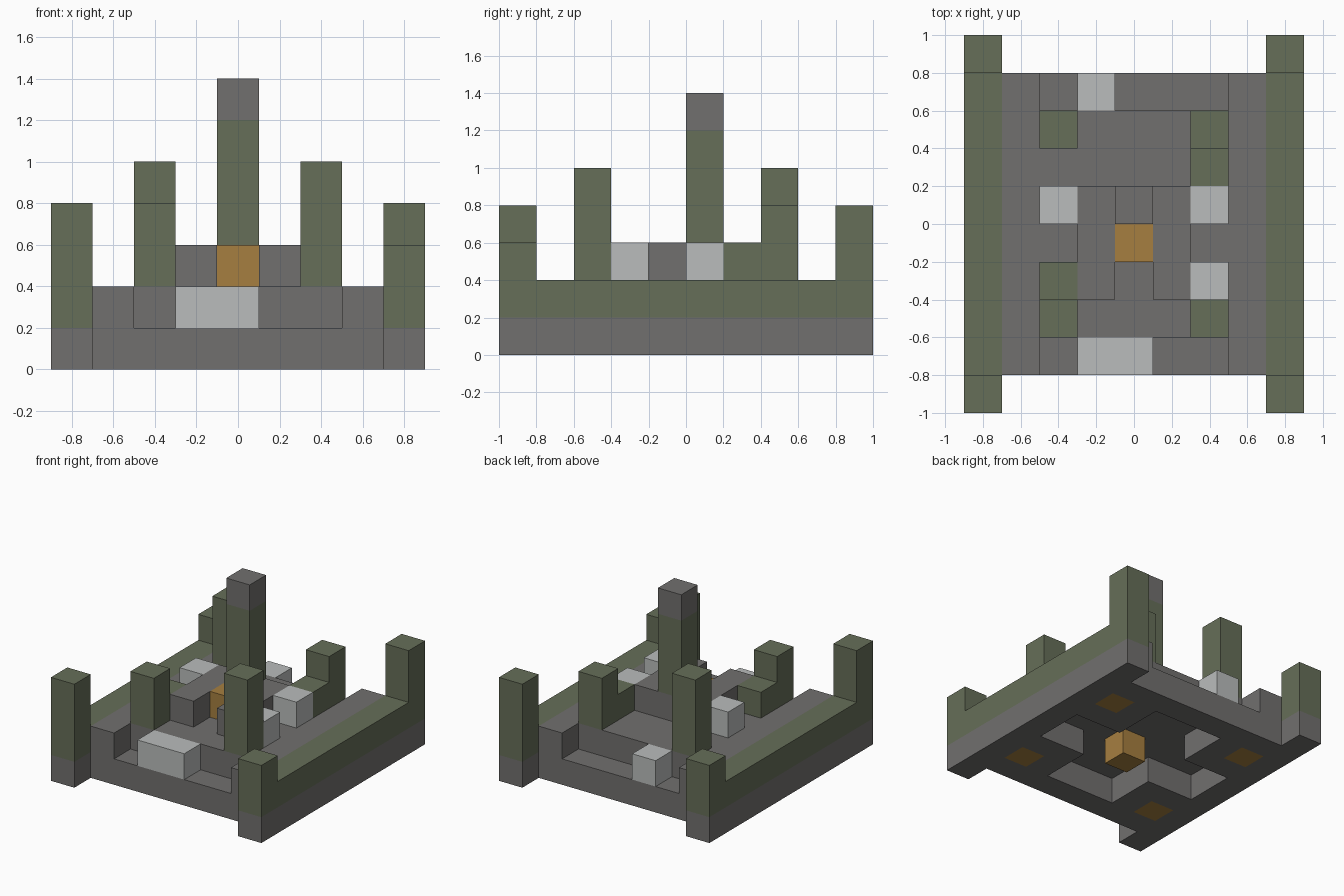
import bpy, bmesh
from mathutils import Vector

CELL = 0.2
ORIGIN = Vector((-0.9, -1.0, 0.0))

if "Cube" in bpy.data.objects:
    bpy.data.objects.remove(bpy.data.objects["Cube"], do_unlink=True)


def material(name, rgb):
    mat = bpy.data.materials.new(name)
    mat.use_nodes = True
    mat.diffuse_color = (*rgb, 1)
    mat.node_tree.nodes["Principled BSDF"].inputs["Base Color"].default_value = (*rgb, 1)
    return mat


STONE = material("dark stone", (0.165, 0.16, 0.157))
MOSS = material("mossy green", (0.133, 0.156, 0.098))
PALE = material("pale stone", (0.49, 0.507, 0.503))
AMBER = material("amber", (0.38, 0.212, 0.051))


def cells(boxes):
    """Grid cells covered by boxes given as two opposite corners."""
    return {(x, y, z) for a, b in boxes
            for x in range(a[0], b[0])
            for y in range(a[1], b[1])
            for z in range(a[2], b[2])}


def solid(name, mat, add, cut=()):
    """One block-built part: boxes joined, others removed, outer skin only."""
    filled = cells(add) - cells(cut)
    bm = bmesh.new()
    for c in sorted(filled):
        for axis in range(3):
            for side in (-1, 1):
                n = Vector((0, 0, 0))
                n[axis] = side
                if tuple(int(v) for v in Vector(c) + n) in filled:
                    continue
                u = Vector((0, 0, 0))
                u[(axis + 1) % 3] = 0.5
                v = n.cross(u)
                mid = Vector(c) + Vector((0.5, 0.5, 0.5)) + n / 2
                ring = (mid - u - v, mid + u - v, mid + u + v, mid - u + v)
                bm.faces.new([bm.verts.new(ORIGIN + p * CELL) for p in ring])
    bmesh.ops.remove_doubles(bm, verts=bm.verts, dist=0.001)
    bmesh.ops.dissolve_limit(bm, angle_limit=0.01, verts=bm.verts, edges=bm.edges)
    mesh = bpy.data.meshes.new(name)
    bm.to_mesh(mesh)
    bm.free()
    mesh.materials.append(mat)
    obj = bpy.data.objects.new(name, mesh)
    bpy.context.collection.objects.link(obj)


def column(x, y, low, high):
    return (x, y, low), (x + 1, y + 1, high)


# Foundation with a cross-shaped hollow and four amber studs set into it
studs = [column(x, y, 0, 1) for x in (1, 7) for y in (2, 7)]
hollow = [((3, 2, 0), (6, 8, 1)), ((1, 4, 0), (8, 6, 1))]
solid("foundation", STONE, [((1, 1, 0), (8, 9, 1))], hollow + studs)
solid("foundation_studs", AMBER, studs)

# Deck with a step cut into the front and back
core = column(4, 4, 0, 3)
steps = [((2, y, 1), (7, y + 1, 2)) for y in (1, 8)]
solid("deck", STONE, [((1, 1, 1), (8, 9, 2))], steps + [core])
solid("front_step_block", PALE, [((3, 1, 1), (5, 2, 2))])
solid("back_step_block", PALE, [column(3, 8, 1, 2)])

# Side walls with end towers of unequal height
for name, x, front, back in (("right", 0, 4, 3), ("left", 8, 3, 4)):
    solid(name + "_wall_footing", STONE, [((x, 0, 0), (x + 1, 10, 1))])
    solid(name + "_wall", MOSS, [((x, 0, 1), (x + 1, 10, 2)),
                                 column(x, 0, 2, front), column(x, 9, 2, back)])

# Central dais, amber core and tall spire
solid("dais", STONE, [((3, 3, 2), (6, 6, 3))], [((4, 3, 2), (5, 5, 3))])
solid("amber_core", AMBER, [core])
solid("spire", MOSS, [column(4, 5, 3, 6)])
solid("spire_cap", STONE, [column(4, 5, 6, 7)])

# Ruined pillars around the dais, with low stubs beside them
solid("front_right_pillar", MOSS, [column(2, 2, 2, 4), column(2, 3, 2, 3)])
solid("back_right_pillar", MOSS, [column(2, 7, 2, 5)])
solid("front_left_pillar", MOSS, [column(6, 2, 2, 5)])
solid("back_left_pillar", MOSS, [column(6, 7, 2, 4), column(6, 6, 2, 3)])

# Pale blocks flanking the dais
solid("right_pale_block", PALE, [column(2, 5, 2, 3)])
solid("left_back_pale_block", PALE, [column(6, 5, 2, 3)])
solid("left_front_pale_block", PALE, [column(6, 3, 2, 3)])
